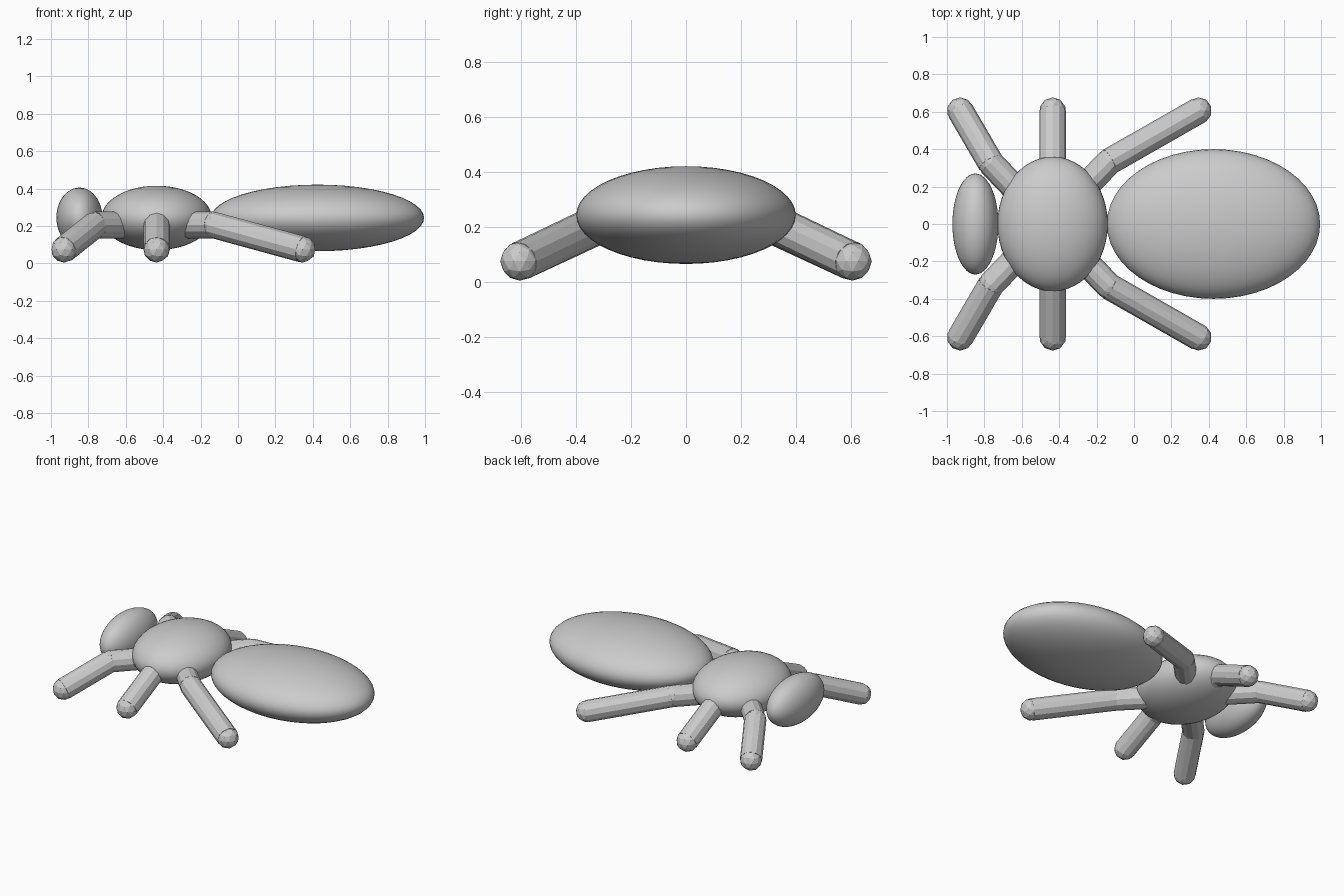
import bpy
import math
from mathutils import Vector

if "Cube" in bpy.data.objects:
    bpy.data.objects.remove(bpy.data.objects["Cube"], do_unlink=True)

# Single grey material
grey = bpy.data.materials.new("plain_grey")
grey.use_nodes = True
colour = (0.6, 0.6, 0.6, 1)
grey.diffuse_color = colour
grey.node_tree.nodes["Principled BSDF"].inputs["Base Color"].default_value = colour


def finish(name):
    obj = bpy.context.object
    obj.name = name
    obj.data.materials.append(grey)
    return obj


def ellipsoid(name, centre, radii):
    bpy.ops.mesh.primitive_uv_sphere_add(segments=48, ring_count=24, radius=1, location=centre)
    obj = finish(name)
    obj.scale = radii
    bpy.ops.object.transform_apply(location=False, rotation=False, scale=True)
    bpy.ops.object.shade_smooth()


def joint(name, centre):
    bpy.ops.mesh.primitive_ico_sphere_add(subdivisions=2, radius=LEG_RADIUS, location=centre)
    finish(name)


def segment(name, start, end):
    start, end = Vector(start), Vector(end)
    axis = end - start
    bpy.ops.mesh.primitive_cylinder_add(vertices=12, radius=LEG_RADIUS, depth=axis.length,
                                        location=(start + end) / 2)
    obj = finish(name)
    obj.rotation_mode = "QUATERNION"
    obj.rotation_quaternion = axis.to_track_quat("Z", "Y")


# Body
ellipsoid("head", (-0.848, 0, 0.245), (0.123, 0.27, 0.16))
ellipsoid("thorax", (-0.435, 0, 0.243), (0.295, 0.36, 0.172))
ellipsoid("abdomen", (0.425, 0, 0.243), (0.57, 0.40, 0.178))

# Legs: hip, knee and foot of each, repeated on both sides
LEG_RADIUS = 0.071
legs = {
    "front": ((-0.55, 0.10, 0.205), (-0.765, 0.325, 0.205), (-0.929, 0.606, 0.075)),
    "middle": ((-0.435, 0.10, 0.205), (-0.435, 0.325, 0.205), (-0.435, 0.606, 0.075)),
    "rear": ((-0.34, 0.12, 0.205), (-0.13, 0.335, 0.205), (0.345, 0.606, 0.075)),
}
for side, sign in (("a", 1), ("b", -1)):
    for leg, points in legs.items():
        hip, knee, foot = [(x, y * sign, z) for x, y, z in points]
        segment(f"{leg}_upper_leg_{side}", hip, knee)
        joint(f"{leg}_knee_{side}", knee)
        segment(f"{leg}_lower_leg_{side}", knee, foot)
        joint(f"{leg}_foot_{side}", foot)
